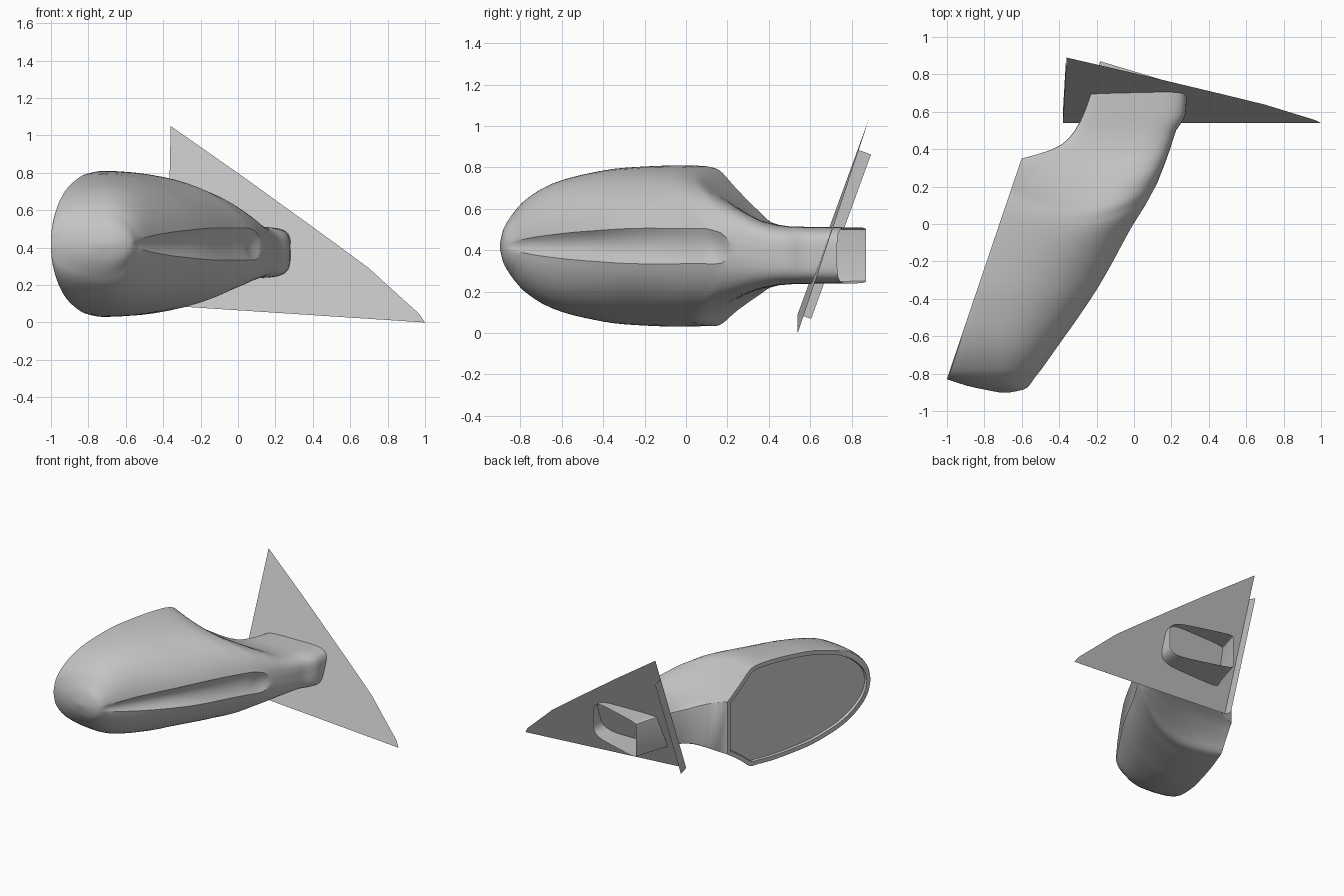
import bpy, bmesh, math
from mathutils import Vector

cube = bpy.data.objects.get("Cube")
if cube:
    bpy.data.objects.remove(cube)

grey = bpy.data.materials.new("plain_grey")
grey.use_nodes = True
grey.diffuse_color = (0.55, 0.55, 0.55, 1)
grey.node_tree.nodes["Principled BSDF"].inputs["Base Color"].default_value = (0.55, 0.55, 0.55, 1)


def add_object(name, bm, smooth_angle=None):
    mesh = bpy.data.meshes.new(name)
    bm.to_mesh(mesh)
    bm.free()
    obj = bpy.data.objects.new(name, mesh)
    bpy.context.collection.objects.link(obj)
    mesh.materials.append(grey)
    if smooth_angle:
        bpy.ops.object.select_all(action='DESELECT')
        obj.select_set(True)
        bpy.context.view_layer.objects.active = obj
        bpy.ops.object.shade_smooth_by_angle(angle=math.radians(smooth_angle))
    return obj


def curve(keys, x):
    """Smooth interpolation through (x, value) keys without overshoot."""
    if x <= keys[0][0]:
        return keys[0][1]
    if x >= keys[-1][0]:
        return keys[-1][1]
    slopes = [(q[1] - p[1]) / (q[0] - p[0]) for p, q in zip(keys, keys[1:])]
    tangents = [slopes[0]]
    for s, t in zip(slopes, slopes[1:]):
        tangents.append(2 * s * t / (s + t) if s * t > 0 else 0)
    tangents.append(slopes[-1])
    i = max(j for j in range(len(slopes)) if keys[j][0] <= x)
    w = keys[i + 1][0] - keys[i][0]
    u = (x - keys[i][0]) / w
    return ((2*u**3 - 3*u*u + 1) * keys[i][1] + (u**3 - 2*u*u + u) * w * tangents[i]
            + (3*u*u - 2*u**3) * keys[i + 1][1] + (u**3 - u*u) * w * tangents[i + 1])


# Housing outline along y: back edge (nose, straight rim, neck), front edge, half height
RIM_START, RIM_END = -0.83, 0.35
nose_back = [(-0.9, -0.72), (-0.885, -0.8), (-0.865, -0.89), (RIM_START, -1)]
neck_back = [(RIM_END, -0.6), (0.39, -0.46), (0.43, -0.38), (0.5, -0.315), (0.6, -0.265),
             (0.7, -0.23), (0.87, -0.18)]
front = [(-0.9, -0.66), (-0.885, -0.59), (-0.865, -0.56), (-0.83, -0.535), (-0.78, -0.495),
         (-0.65, -0.4), (-0.5, -0.29), (-0.3, -0.155), (0, 0.01), (0.14, 0.095), (0.22, 0.125),
         (0.35, 0.175), (0.5, 0.225), (0.65, 0.275), (0.87, 0.285)]
height = [(-0.9, 0.01), (-0.885, 0.075), (-0.865, 0.115), (-0.83, 0.165), (-0.78, 0.22),
          (-0.65, 0.3), (-0.5, 0.345), (-0.3, 0.378), (0, 0.39), (0.14, 0.382),
          (0.25, 0.29), (0.35, 0.205), (0.42, 0.16), (0.5, 0.14), (0.87, 0.135)]
# Height of the back edge as a share of the full height
back_share = [(-0.83, 0.05), (-0.82, 0.36), (-0.8, 0.55), (-0.76, 0.7), (-0.68, 0.83),
              (-0.535, 0.92), (-0.24, 0.985), (0, 1), (0.35, 1), (0.45, 0.85), (0.87, 0.85)]
middle = [(0.1, 0.42), (0.25, 0.4), (0.42, 0.378), (0.5, 0.375)]
power = [(0.15, 2), (0.5, 4), (0.87, 4.5)]
crest = [(-0.83, 0.6), (-0.5, 0.3), (0, 0.02), (0.15, 0), (0.5, 0.5)]
shear = [(0.5, 0), (0.87, -0.3)]
dip = [(-0.3, 0), (0.14, 0.12), (0.35, 0.07), (0.5, 0)]
# Front groove: half width and depth along y
groove_width = [(-0.87, 0.015), (-0.7, 0.048), (-0.5, 0.07), (-0.2, 0.086), (0.1, 0.085),
                (0.17, 0.075), (0.2, 0.05), (0.215, 0.03)]
groove_depth = [(-0.87, 0), (-0.7, 0.025), (-0.4, 0.05), (0.16, 0.05), (0.19, 0.035), (0.215, 0)]


def back_edge(y):
    if y < RIM_START:
        return curve(nose_back, y)
    if y > RIM_END:
        return curve(neck_back, y)
    return -1 + 0.4 * (y - RIM_START) / (RIM_END - RIM_START)


def section(y):
    b, f, h = back_edge(y), curve(front, y), curve(height, y)
    n, zc, s = curve(power, y), curve(middle, y), curve(shear, y)
    c = b + (f - b) * curve(crest, y)
    hb = h * curve(back_share, y)
    w = min(curve(groove_width, y), 0.4 * h)
    d = curve(groove_depth, y)

    def nose_x(z):
        return c + (f - c) * max(0, 1 - (abs(z) / h) ** n) ** (1 / n)

    start = math.asin((w / h) ** (n / 2))
    upper = []
    for i in range(1, 15):
        a = start + (math.pi / 2 - start) * i / 14
        upper.append((c + (f - c) * max(0, math.cos(a)) ** (2 / n), h * math.sin(a) ** (2 / n)))
    for i in range(1, 9):
        a = math.pi / 2 * i / 8
        upper.append((c + (b - 0.001 - c) * math.sin(a) ** (2 / n),
                      hb + (h - hb) * max(0, math.cos(a)) ** (2 / n)))
    groove = [(nose_x(w * t) - d * (1 - t * t), w * t) for t in (k / 5 for k in range(-5, 6))]
    pts = [(x, -z) for x, z in reversed(upper)] + groove + upper

    def bend(x):
        return s * (x - b) - curve(dip, y) * math.sin(math.pi * min(1, max(0, (x - b) / (f - b))))

    return [Vector((x, y + bend(x), z + zc)) for x, z in pts]


# Stations: nose, rim span, rounded groove end, neck
stations = [-0.9, -0.893, -0.885, -0.875, -0.865, -0.847, RIM_START, -0.826, -0.82, -0.81]
stations += [-0.795, -0.78, -0.76, -0.735]
stations += [-0.7 + 0.05 * i for i in range(17)]
stations += [0.12, 0.14, 0.16, 0.175, 0.19, 0.2, 0.208, 0.215, 0.25, 0.28, 0.315, RIM_END]
stations += [0.37, 0.39, 0.41, 0.43, 0.46, 0.5, 0.55, 0.6, 0.65, 0.7, 0.76, 0.82, 0.87]

bm = bmesh.new()
rings = [[bm.verts.new(p) for p in section(y)] for y in stations]
for y0, y1, r0, r1 in zip(stations, stations[1:], rings, rings[1:]):
    for i in range(len(r0) - 1):
        bm.faces.new((r0[i], r0[i + 1], r1[i + 1], r1[i]))
    if y1 <= RIM_START or y0 >= RIM_END:
        bm.faces.new((r0[-1], r0[0], r1[0], r1[-1]))
bm.faces.new(rings[0])
# Rear opening: rim band, then the recessed mirror pane
rim = [r for y, r in zip(stations, rings) if RIM_START <= y <= RIM_END]
pane = bm.faces.new([r[0] for r in rim] + [r[-1] for r in reversed(rim)])
bmesh.ops.recalc_face_normals(bm, faces=bm.faces)
pane.normal_update()
if pane.normal.x > 0:
    bmesh.ops.reverse_faces(bm, faces=bm.faces)
bmesh.ops.inset_individual(bm, faces=[pane], thickness=0.032, depth=0)
bmesh.ops.inset_individual(bm, faces=[pane], thickness=0.003, depth=-0.02)
add_object("mirror_housing", bm, 32)


# Tilted triangular mounting panel
def on_panel(x, z):
    return Vector((x, 0.516 + 0.0238 * x + 0.364 * z, z))


bm = bmesh.new()
outline = [(-0.38, 0.09), (1, 0), (0.97, 0.045), (0.87, 0.135), (0.7, 0.29),
           (0.49, 0.445), (0.04, 0.77), (-0.36, 1.05)]
bm.faces.new([bm.verts.new(on_panel(x, z)) for x, z in outline])
add_object("mounting_panel", bm)

# Narrow flange behind the panel's upright edge
bm = bmesh.new()
low, high = on_panel(-0.38, 0.09), on_panel(-0.363, 0.885)
offset = Vector((0, 0.065, -0.022))
bm.faces.new([bm.verts.new(p) for p in (low, high, high + offset, low + offset)])
add_object("panel_flange", bm)
